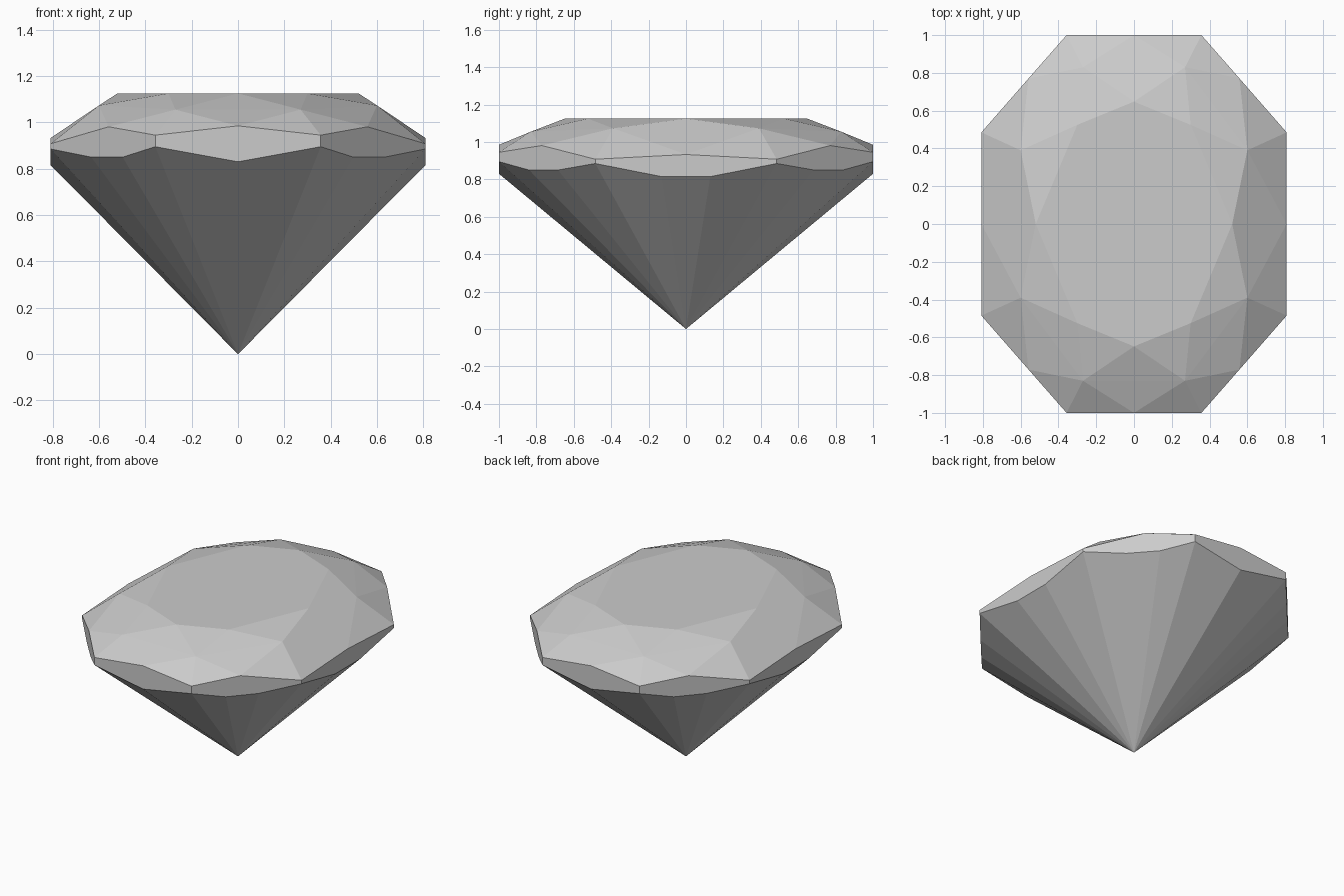
import bpy
import bmesh
import math

cube = bpy.data.objects.get("Cube")
if cube:
    bpy.data.objects.remove(cube, do_unlink=True)

# Cut corners of one quarter of the stone, mirrored to all four
TABLE = [(0, 0.648, 1.125), (0.30, 0.525, 1.125), (0.52, 0, 1.125)]
CROWN = [(0.27, 0.83, 1.055), (0.60, 0.39, 1.073)]
GIRDLE_TOP = [(0, 1, 0.985), (0.357, 1, 0.945), (0.558, 0.771, 0.981),
              (0.808, 0.485, 0.908), (0.808, 0, 0.933)]
GIRDLE_BOTTOM = [(0.357, 1, 0.895), (0, 1, 0.83), (0.498, 0.839, 0.85),
                 (0.633, 0.685, 0.85), (0.808, 0.485, 0.885),
                 (0.808, 0.13, 0.815)]
TIP = [(0, 0, 0)]


def mirrored(points):
    return sorted({(sx * x, sy * y, z) for x, y, z in points
                   for sx in (1, -1) for sy in (1, -1)})


# Stone grey
stone = bpy.data.materials.new("stone_grey")
stone.use_nodes = True
grey = (0.6, 0.6, 0.6, 1)
stone.diffuse_color = grey
stone.node_tree.nodes["Principled BSDF"].inputs["Base Color"].default_value = grey

# Faceted stone: the hull of its cut corners, with flat facets merged
bm = bmesh.new()
for co in mirrored(TABLE + CROWN + GIRDLE_TOP + GIRDLE_BOTTOM + TIP):
    bm.verts.new(co)
bmesh.ops.convex_hull(bm, input=bm.verts[:])
bmesh.ops.dissolve_limit(bm, angle_limit=math.radians(1),
                         verts=bm.verts[:], edges=bm.edges[:])
bmesh.ops.recalc_face_normals(bm, faces=bm.faces[:])

mesh = bpy.data.meshes.new("cut_gemstone")
bm.to_mesh(mesh)
bm.free()
mesh.materials.append(stone)
gem = bpy.data.objects.new("cut_gemstone", mesh)
bpy.context.collection.objects.link(gem)
